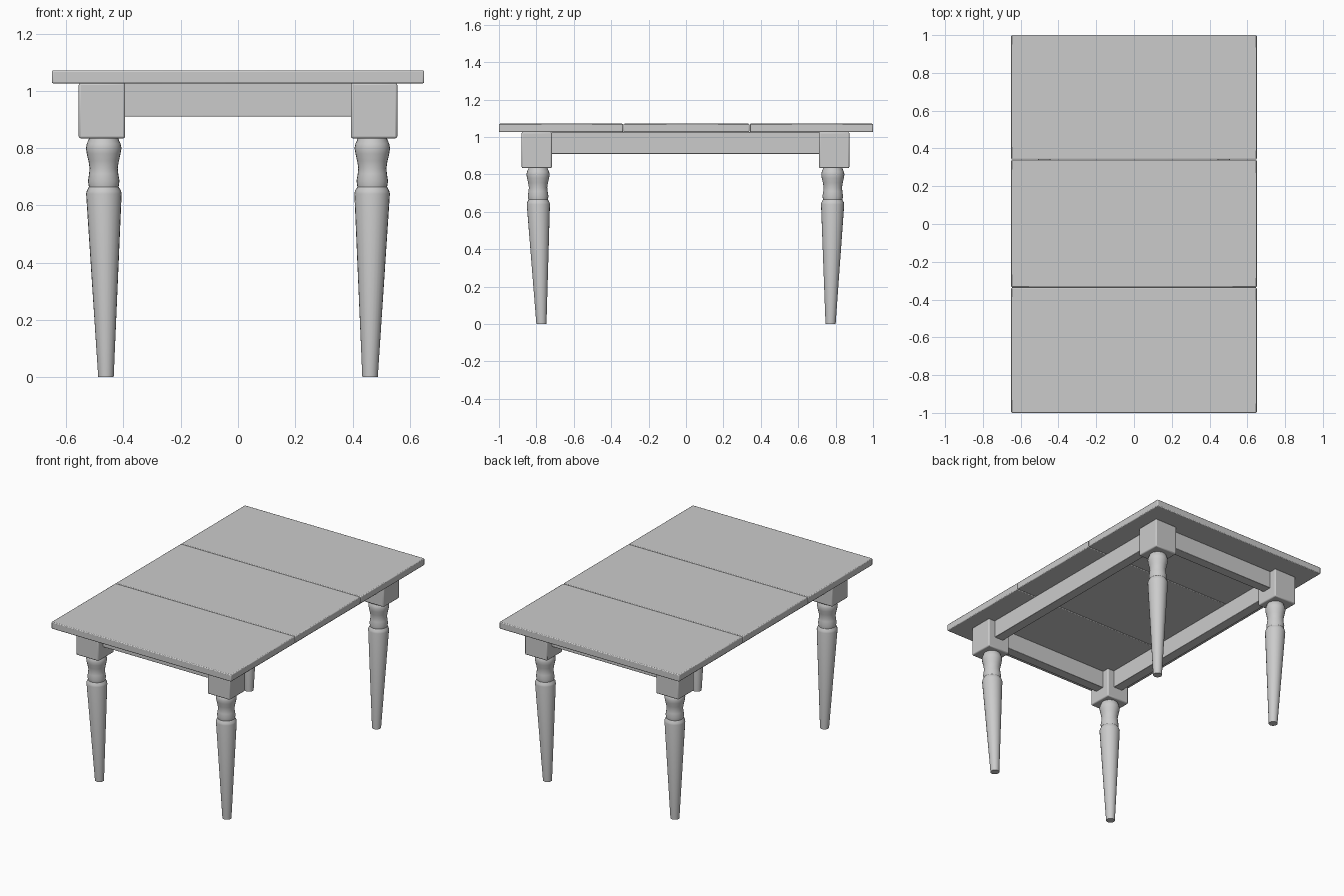
import bpy, bmesh, math

if "Cube" in bpy.data.objects:
    bpy.data.objects.remove(bpy.data.objects["Cube"])

def finish(name, bm, bevel=0.0):
    me = bpy.data.meshes.new(name)
    bmesh.ops.recalc_face_normals(bm, faces=bm.faces)
    bm.to_mesh(me)
    bm.free()
    ob = bpy.data.objects.new(name, me)
    bpy.context.collection.objects.link(ob)
    if bevel:
        m = ob.modifiers.new("edge_round", 'BEVEL')
        m.width, m.segments = bevel, 2
    bpy.ops.object.select_all(action='DESELECT')
    ob.select_set(True)
    bpy.context.view_layer.objects.active = ob
    bpy.ops.object.shade_smooth_by_angle(angle=math.radians(35))
    return ob

def box(name, x0, x1, y0, y1, z0, z1, bevel=0.0):
    bm = bmesh.new()
    bmesh.ops.create_cube(bm, size=1)
    for v in bm.verts:
        v.co = ((x0 + x1) / 2 + v.co.x * (x1 - x0),
                (y0 + y1) / 2 + v.co.y * (y1 - y0),
                (z0 + z1) / 2 + v.co.z * (z1 - z0))
    return finish(name, bm, bevel)

# turned leg profile: (radius, height)
PROFILE = [(0.027, 0), (0.062, 0.64), (0.06, 0.65), (0.052, 0.665), (0.055, 0.685),
           (0.051, 0.71), (0.049, 0.73), (0.053, 0.755), (0.059, 0.78),
           (0.062, 0.80), (0.059, 0.815), (0.053, 0.828), (0.05, 0.84)]

def turned_leg(name, top, foot, sides=24):
    bm = bmesh.new()
    rings = []
    for r, z in PROFILE:
        t = min(z / 0.7, 1)
        cx = foot[0] + (top[0] - foot[0]) * t
        cy = foot[1] + (top[1] - foot[1]) * t
        rings.append([bm.verts.new((cx + r * math.cos(2 * math.pi * i / sides),
                                    cy + r * math.sin(2 * math.pi * i / sides), z))
                      for i in range(sides)])
    for a, b in zip(rings, rings[1:]):
        for i in range(sides):
            j = (i + 1) % sides
            bm.faces.new((a[i], a[j], b[j], b[i]))
    bm.faces.new(rings[0][::-1])
    bm.faces.new(rings[-1])
    return finish(name, bm)

# table top made of three planks
for name, y0, y1 in (("front", -1.0, -0.337), ("middle", -0.335, 0.339), ("back", 0.341, 1.0)):
    box(name + "_top_plank", -0.65, 0.65, y0, y1, 1.026, 1.071, 0.005)

# corner blocks and turned legs
for yname, sy, yc in (("front", -1, -0.798), ("back", 1, 0.792)):
    for xname, sx in (("left", -1), ("right", 1)):
        xc = sx * 0.475
        box(f"{yname}_{xname}_corner_block", xc - 0.081, xc + 0.081,
            yc - 0.081, yc + 0.081, 0.834, 1.027, 0.007)
        turned_leg(f"{yname}_{xname}_leg", (sx * 0.469, yc + sy * -0.007),
                   (sx * 0.461, sy * 0.773))

# apron rails between the blocks
T = 0.032
for name, yc in (("front", -0.798), ("back", 0.792)):
    box(name + "_apron", -0.40, 0.40, yc - T, yc + T, 0.91, 1.027, 0.003)
for name, xc in (("left", -0.475), ("right", 0.475)):
    box(name + "_apron", xc - T, xc + T, -0.72, 0.715, 0.91, 1.027, 0.003)
